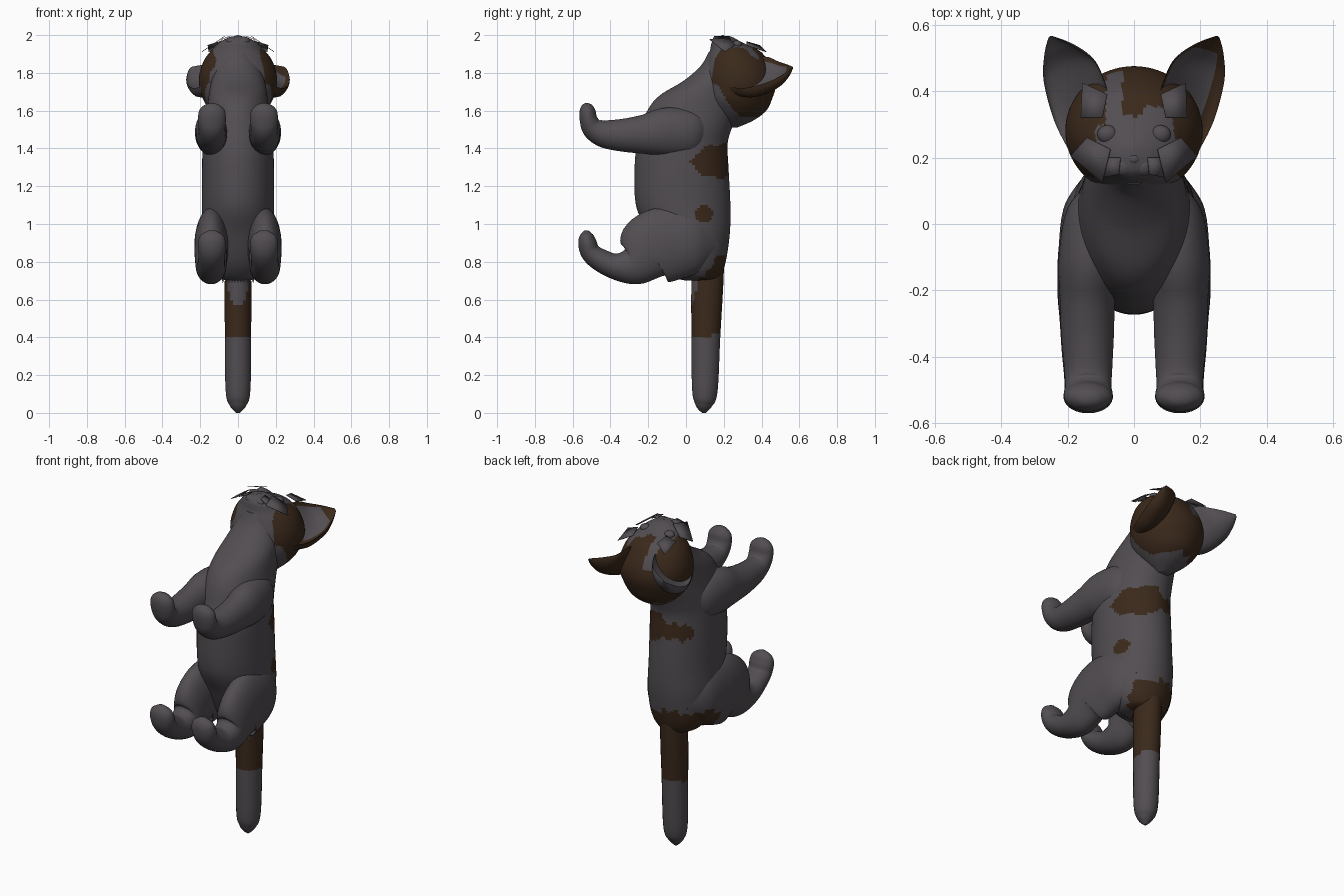
import bpy, bmesh, math
from mathutils import Vector

cube = bpy.data.objects.get("Cube")
if cube:
    bpy.data.objects.remove(cube, do_unlink=True)


def material(name, colour):
    m = bpy.data.materials.new(name)
    m.use_nodes = True
    m.diffuse_color = colour
    m.node_tree.nodes["Principled BSDF"].inputs["Base Color"].default_value = colour
    return m


GREY = material("grey_fur", (0.084, 0.075, 0.083, 1))
BROWN = material("brown_fur", (0.043, 0.022, 0.011, 1))


def coat(p):
    """Brown patches on the trunk, hips and tail, by position."""
    x, y, z = p
    wob = 0.012 * math.sin(45 * z + 30 * y) + 0.008 * math.sin(90 * y + 60 * x)
    if z < 0.72:
        return z + wob * 0.3 > 0.41 and not (z > 0.58 and y < 0.035 + 0.25 * (z - 0.58))
    if z < (0.83 if x > 0 else 0.85 + wob):
        return y > (0.12 if x > 0 else -0.03) + wob + max(0, z - 0.78)
    if x > 0 and math.hypot(y - 0.09, z - 1.05) < 0.047 + wob * 0.4:
        return True
    low, high, edge = (1.26, 1.42, 0.02) if x > 0 else (1.28, 1.39, 0.12)
    return low + wob < z < high + wob and y > edge + abs(z - 1.33) + wob


def head_coat(p):
    """Brown cap and cheeks around a grey face."""
    x, y, z = p
    wob = 0.01 * math.sin(70 * x + 50 * y)
    if z > 1.8 and abs(x) < 0.125 + wob:
        if y < 0.33 + 0.4 * x + wob or -0.085 < x < -0.035:
            return False
    return y > 0.15 + wob + max(0, 1.75 - z) * 0.75 and z > 1.575 + wob


def finish(name, bm, rule=None, angle=50):
    bmesh.ops.recalc_face_normals(bm, faces=bm.faces)
    if rule:
        for f in bm.faces:
            f.material_index = int(rule(f.calc_center_median()))
    me = bpy.data.meshes.new(name)
    bm.to_mesh(me)
    bm.free()
    me.materials.append(GREY)
    me.materials.append(BROWN)
    ob = bpy.data.objects.new(name, me)
    bpy.context.collection.objects.link(ob)
    bpy.ops.object.select_all(action='DESELECT')
    ob.select_set(True)
    bpy.context.view_layer.objects.active = ob
    bpy.ops.object.shade_smooth_by_angle(angle=math.radians(angle))
    return ob


def resample(rows, steps):
    """Smooth curve through the rows of numbers."""
    out = []
    for i in range(len(rows) - 1):
        a, b, c, d = (rows[min(max(i + k, 0), len(rows) - 1)] for k in (-1, 0, 1, 2))
        for s in range(steps):
            t = s / steps
            out.append([0.5 * (2 * q + (r - p) * t + (2 * p - 5 * q + 4 * r - w) * t * t
                               + (3 * q - p - 3 * r + w) * t ** 3)
                        for p, q, r, w in zip(a, b, c, d)])
    return out + [list(rows[-1])]


def skin(name, rings, rule, side=1):
    """Closed skin over a series of rings."""
    bm = bmesh.new()
    loops = [[bm.verts.new((p[0] * side, p[1], p[2])) for p in ring] for ring in rings]
    n = len(loops[0])
    for a, b in zip(loops, loops[1:]):
        for i in range(n):
            j = (i + 1) % n
            bm.faces.new((a[i], a[j], b[j], b[i]))
    bm.faces.new(loops[0])
    bm.faces.new(loops[-1])
    return finish(name, bm, rule)


def tube(name, rows, rule, n=32, steps=6, side=1, level=False):
    """Rows are x, y, z, half width, half depth."""
    rows = resample(rows, steps)
    rings = []
    for i, (x, y, z, w, d) in enumerate(rows):
        nxt, prv = rows[min(i + 1, len(rows) - 1)], rows[max(i - 1, 0)]
        t = Vector((0, nxt[1] - prv[1], nxt[2] - prv[2]))
        across = Vector((0, 1, 0)) if level else t.cross(Vector((1, 0, 0))).normalized()
        rings.append([Vector((x, y, z)) + Vector((w * math.cos(a), 0, 0)) + across * d * math.sin(a)
                      for a in (math.tau * (k + 0.5) / n for k in range(n))])
    return skin(name, rings, rule, side)


def stack(rows):
    """Turn z, front y, back y, half width into tube rows."""
    return [(0, (f + b) / 2, z, w, (b - f) / 2) for z, f, b, w in rows]


# Trunk and neck
tube("body", stack([
    (0.70, 0.0, 0.14, 0.05), (0.72, -0.06, 0.18, 0.12), (0.80, -0.13, 0.21, 0.17),
    (0.95, -0.20, 0.232, 0.19), (1.10, -0.265, 0.235, 0.19), (1.30, -0.272, 0.225, 0.19),
    (1.42, -0.26, 0.22, 0.187), (1.50, -0.24, 0.24, 0.18), (1.60, -0.205, 0.28, 0.165),
    (1.68, -0.14, 0.30, 0.155), (1.76, -0.01, 0.30, 0.14), (1.84, 0.08, 0.28, 0.11),
    (1.91, 0.12, 0.26, 0.07)]),
    coat, n=96, steps=12, level=True)

# Head
tube("head", stack([
    (1.51, 0.21, 0.27, 0.03), (1.55, 0.16, 0.36, 0.09), (1.60, 0.12, 0.425, 0.145),
    (1.66, 0.09, 0.455, 0.185), (1.73, 0.085, 0.475, 0.205), (1.80, 0.09, 0.465, 0.203),
    (1.87, 0.11, 0.43, 0.178), (1.92, 0.127, 0.385, 0.14), (1.96, 0.136, 0.30, 0.10),
    (1.985, 0.155, 0.255, 0.055), (1.995, 0.18, 0.23, 0.015)]),
    head_coat, n=96, steps=8, level=True)

# Tail
tube("tail", [
    (0, 0.13, 0.85, 0.05, 0.07), (0, 0.115, 0.72, 0.07, 0.085), (0, 0.105, 0.40, 0.07, 0.077),
    (0, 0.10, 0.12, 0.066, 0.068), (0, 0.095, 0.04, 0.045, 0.045), (0, 0.095, 0.0, 0.01, 0.01)],
    coat, n=24, steps=14)

FRONT_LEG = [
    (0.09, 0.13, 1.47, 0.03, 0.06), (0.115, 0.05, 1.48, 0.085, 0.12), (0.132, -0.10, 1.487, 0.095, 0.13),
    (0.14, -0.22, 1.475, 0.084, 0.105), (0.14, -0.33, 1.47, 0.08, 0.088), (0.138, -0.43, 1.477, 0.073, 0.074),
    (0.138, -0.49, 1.505, 0.07, 0.06), (0.138, -0.515, 1.55, 0.074, 0.048),
    (0.138, -0.522, 1.60, 0.068, 0.042), (0.138, -0.524, 1.63, 0.04, 0.026), (0.138, -0.524, 1.64, 0.01, 0.008)]
HIND_LEG = [
    (0.09, 0.17, 0.90, 0.04, 0.07), (0.12, 0.06, 0.90, 0.088, 0.16), (0.135, -0.08, 0.895, 0.093, 0.197),
    (0.143, -0.19, 0.865, 0.088, 0.187), (0.143, -0.275, 0.785, 0.082, 0.112), (0.143, -0.37, 0.775, 0.076, 0.071),
    (0.14, -0.455, 0.81, 0.071, 0.06), (0.138, -0.505, 0.85, 0.071, 0.053), (0.138, -0.522, 0.90, 0.074, 0.049),
    (0.138, -0.527, 0.94, 0.06, 0.036), (0.138, -0.528, 0.965, 0.02, 0.012)]
# Inner edge x, y, z, outer edge x, y, z, back depth, hollow depth
EAR = [
    (0.07, 0.36, 1.88, 0.19, 0.21, 1.73, 0.12, 0.03), (0.09, 0.43, 1.885, 0.24, 0.31, 1.72, 0.11, 0.05),
    (0.12, 0.49, 1.86, 0.272, 0.43, 1.75, 0.08, 0.045), (0.18, 0.535, 1.845, 0.27, 0.51, 1.79, 0.045, 0.02),
    (0.247, 0.566, 1.832, 0.258, 0.56, 1.822, 0.006, 0.002)]


def ear(name, side):
    rings, n = [], 28
    behind = Vector((0, 0.45, -0.9))
    for ix, iy, iz, ox, oy, oz, back, hollow in resample(EAR, 6):
        inner, outer = Vector((ix, iy, iz)), Vector((ox, oy, oz))
        ring = []
        for k in range(n):
            a = math.tau * k / n
            c, s = math.cos(a), math.sin(a)
            depth = hollow * s if s > 0 else -back * s
            ring.append((inner + outer + (outer - inner) * c) / 2 + behind * depth)
        rings.append(ring)
    ob = skin(name, rings, None, side)
    # Brown back, rim and tip on one ear only
    if side > 0:
        for i, f in enumerate(ob.data.polygons):
            f.material_index = 0 if 3 < i % n < 12 and i < n * 17 else 1


def ball(name, place, size):
    bm = bmesh.new()
    bmesh.ops.create_uvsphere(bm, u_segments=20, v_segments=12, radius=1)
    for v in bm.verts:
        v.co = Vector(place) + Vector([a * b for a, b in zip(v.co, size)])
    finish(name, bm)


def card(name, corners, top, fall_x, fall_y, side):
    """Thin hair card sloping down to the outside and back."""
    bm = bmesh.new()
    bm.faces.new([bm.verts.new((x * side, y, top - fall_x * x - fall_y * y)) for x, y in corners])
    ob = finish(name, bm)
    ob.modifiers.new("thickness", 'SOLIDIFY').thickness = 0.003


for side, word in ((1, "left"), (-1, "right")):
    tube(word + "_front_leg", FRONT_LEG, coat, side=side)
    tube(word + "_hind_leg", HIND_LEG, coat, side=side, steps=9)
    ear(word + "_ear", side)
    ball(word + "_eye", (0.08 * side, 0.27, 1.95), (0.031, 0.028, 0.022))
    ball(word + "_muzzle_pad", (0.03 * side, 0.175, 1.967), (0.036, 0.032, 0.025))
    card(word + "_whisker_card", [(0.07, 0.225), (0.14, 0.26), (0.19, 0.205), (0.095, 0.125)], 2.04, 0.68, 0, side)
    card(word + "_brow_card", [(0.08, 0.39), (0.155, 0.425), (0.16, 0.32), (0.095, 0.32)], 2.105, 0.3, 0.35, side)
    card(word + "_chin_card", [(0.04, 0.2), (0.09, 0.2), (0.09, 0.14), (0.045, 0.15)], 2.01, 0.4, 0, side)

# Nose
ball("nose", (0, 0.195, 1.985), (0.02, 0.016, 0.015))

# Ragged fur fringe under the rump
bm = bmesh.new()
for k in range(-5, 6):
    x = k * 0.016
    bm.faces.new([bm.verts.new(p) for p in ((x - 0.012, 0, 0.73), (x + 0.012, 0, 0.73), (x, 0, 0.685))])
finish("rump_fringe", bm)
